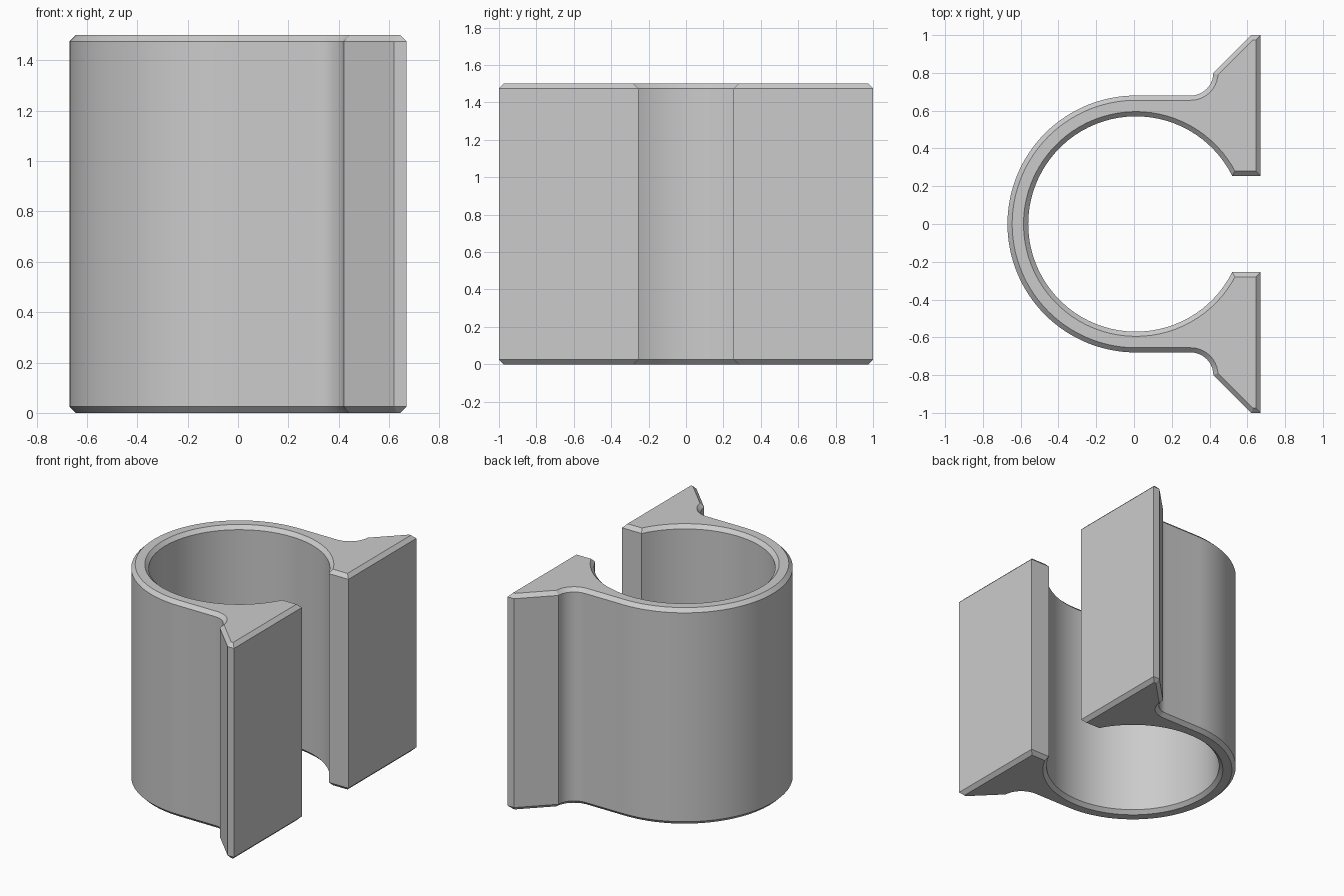
import bpy, bmesh
from math import sin, cos, pi, asin
from mathutils import Vector

cube = bpy.data.objects.get("Cube")
if cube:
    bpy.data.objects.remove(cube, do_unlink=True)

HEIGHT, CHAMFER = 1.5, 0.025
CX, OUTER, INNER = 0.01, 0.68, 0.57
GAP, FACE_X, FILLET = 0.255, 0.67, 0.12


def arc(cx, cy, r, a0, a1, n):
    return [Vector((cx + r * cos(a0 + (a1 - a0) * i / n),
                    cy + r * sin(a0 + (a1 - a0) * i / n))) for i in range(n + 1)]


def inset(points, d):
    """Mitred inward offset of a counter-clockwise outline."""
    result = []
    for i, p in enumerate(points):
        a = (p - points[i - 1]).normalized()
        b = (points[(i + 1) % len(points)] - p).normalized()
        na, nb = Vector((-a.y, a.x)), Vector((-b.y, b.x))
        result.append(p + (na + nb) * d / (1 + na.dot(nb)))
    return result


# Upper half of the clip outline: foot, fillet, then outer shell
mouth = asin(GAP / INNER)
foot = [Vector((FACE_X, GAP)), Vector((FACE_X, 1)), Vector((0.62, 1))]
fillet = arc(0.30, OUTER + FILLET, FILLET, 0, -pi / 2, 10)
shell = arc(CX, 0, OUTER, pi / 2, pi, 32)
upper = foot + fillet + shell

# Mirror for the lower half, then close with the bore
lower = [Vector((p.x, -p.y)) for p in reversed(upper[:-1])]
bore = arc(CX, 0, INNER, 2 * pi - mouth, mouth, 72)
outline = upper + lower + bore
small = inset(outline, CHAMFER)

# Chamfered extrusion
bm = bmesh.new()
levels = [(small, 0), (outline, CHAMFER), (outline, HEIGHT - CHAMFER), (small, HEIGHT)]
rings = [[bm.verts.new((p.x, p.y, z)) for p in pts] for pts, z in levels]
count = len(outline)
for low, high in zip(rings, rings[1:]):
    for i in range(count):
        j = (i + 1) % count
        bm.faces.new((low[i], low[j], high[j], high[i]))
caps = [bm.faces.new(rings[0][::-1]), bm.faces.new(rings[-1])]
bmesh.ops.triangulate(bm, faces=caps)
mesh = bpy.data.meshes.new("pipe_clip")
bm.to_mesh(mesh)
bm.free()

clip = bpy.data.objects.new("pipe_clip", mesh)
bpy.context.collection.objects.link(clip)

# Plain grey
grey = bpy.data.materials.new("light_grey")
grey.use_nodes = True
grey.diffuse_color = (0.6, 0.6, 0.6, 1)
grey.node_tree.nodes["Principled BSDF"].inputs["Base Color"].default_value = (0.6, 0.6, 0.6, 1)
mesh.materials.append(grey)

bpy.ops.object.select_all(action='DESELECT')
clip.select_set(True)
bpy.context.view_layer.objects.active = clip
bpy.ops.object.shade_smooth_by_angle(angle=pi / 7)
